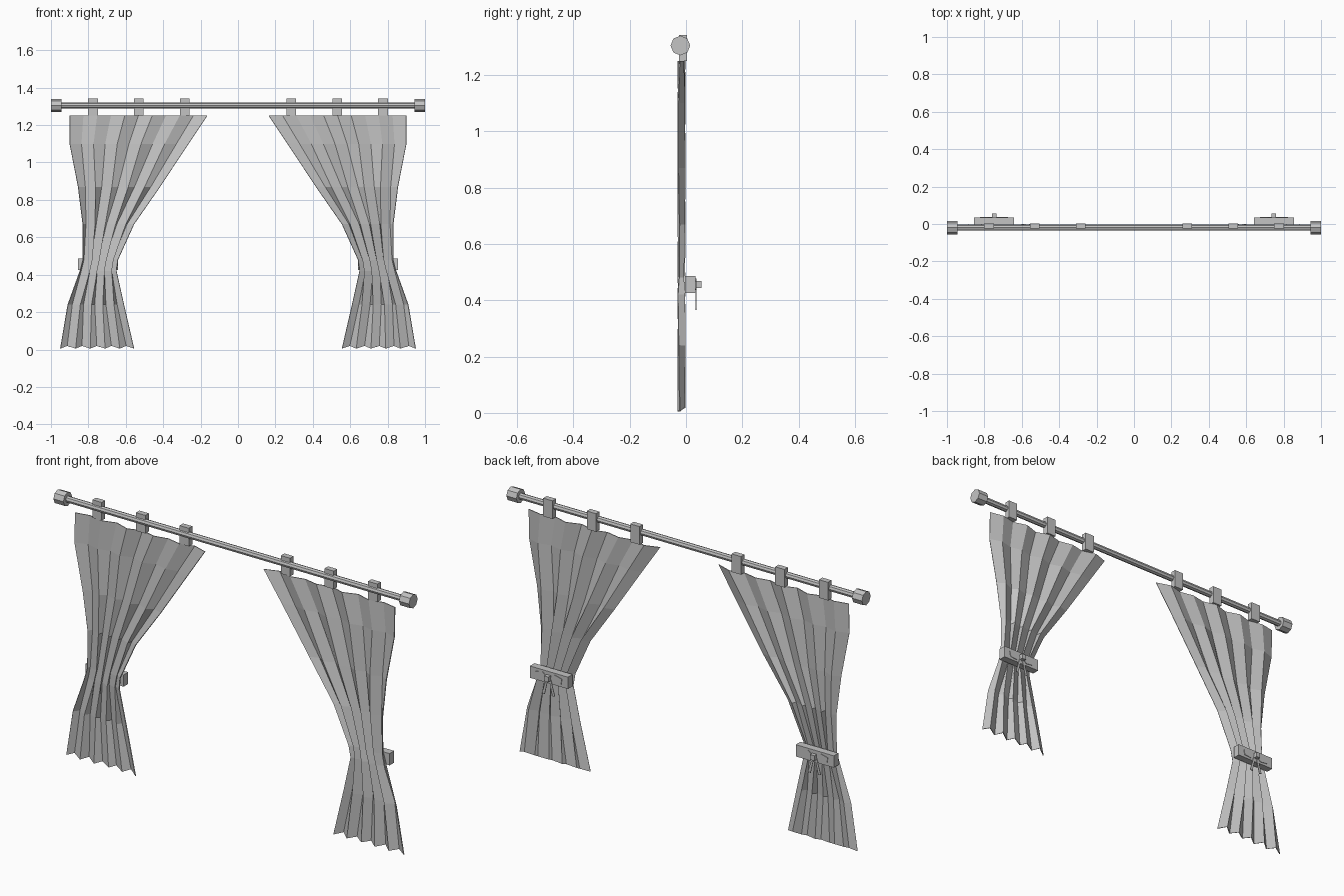
import bpy, bmesh, math
from mathutils import Matrix, Vector

if "Cube" in bpy.data.objects:
    bpy.data.objects.remove(bpy.data.objects["Cube"], do_unlink=True)

grey = bpy.data.materials.new("soft_grey")
grey.use_nodes = True
grey.diffuse_color = (0.55, 0.55, 0.55, 1)
grey.node_tree.nodes["Principled BSDF"].inputs["Base Color"].default_value = (0.55, 0.55, 0.55, 1)


def finish(name, bm, fix_normals=True):
    if fix_normals:
        bmesh.ops.recalc_face_normals(bm, faces=bm.faces)
    mesh = bpy.data.meshes.new(name)
    bm.to_mesh(mesh)
    bm.free()
    mesh.materials.append(grey)
    obj = bpy.data.objects.new(name, mesh)
    bpy.context.collection.objects.link(obj)
    return obj


def box(name, centre, size):
    bm = bmesh.new()
    bmesh.ops.create_cube(bm, size=1)
    bmesh.ops.scale(bm, vec=size, verts=bm.verts)
    bmesh.ops.translate(bm, vec=centre, verts=bm.verts)
    return finish(name, bm)


def bar_along_x(name, centre, radius, length):
    bm = bmesh.new()
    bmesh.ops.create_cone(bm, cap_ends=True, segments=8, radius1=radius, radius2=radius,
                          depth=length, matrix=Matrix.Translation(centre) @ Matrix.Rotation(math.pi / 2, 4, 'Y'))
    return finish(name, bm)


def plate(name, outline, y, thickness=0.003):
    """Thin upright plate from an x, z outline."""
    bm = bmesh.new()
    face = bm.faces.new([bm.verts.new((x, y, z)) for x, z in outline])
    moved = bmesh.ops.extrude_face_region(bm, geom=[face])["geom"]
    bmesh.ops.translate(bm, vec=(0, thickness, 0), verts=[v for v in moved if isinstance(v, bmesh.types.BMVert)])
    return finish(name, bm)


# Curtain rows: height, inner edge, outer edge, tightness of the gather
ROWS = [(1.25, 0.165, 0.90, 0), (1.10, 0.265, 0.90, 0.05), (0.87, 0.417, 0.855, 0.4),
        (0.67, 0.556, 0.83, 0.8), (0.48, 0.642, 0.83, 1), (0.42, 0.65, 0.845, 1),
        (0.24, 0.61, 0.91, 0.5), (0.012, 0.556, 0.95, 0.2)]
FOLDS = 10


def curtain(name, side):
    bm = bmesh.new()
    grid = []
    for r, (z, inner, outer, gather) in enumerate(ROWS):
        row = []
        for c in range(FOLDS + 1):
            zig = 1 if c % 2 else -1
            x = inner + (outer - inner) * c / FOLDS
            if 0 < c < FOLDS:
                x += 0.013 * gather * zig
            y = -0.016 + zig * (0.010 + 0.003 * math.cos(r * 1.7 + c))
            hem = 0.007 * zig if r == len(ROWS) - 1 else 0
            row.append(bm.verts.new((side * x, y, z + hem)))
        grid.append(row)
    for upper, lower in zip(grid, grid[1:]):
        for c in range(FOLDS):
            loop = [upper[c], lower[c], lower[c + 1], upper[c + 1]]
            bm.faces.new(loop if side > 0 else loop[::-1])
    obj = finish(name, bm, False)
    cloth = obj.modifiers.new("cloth_thickness", 'SOLIDIFY')
    cloth.thickness = 0.004
    cloth.offset = 0


# Rod across the top
bar_along_x("rod", (0, -0.02, 1.305), 0.016, 1.9)

for side, label in ((1, "left"), (-1, "right")):
    bar_along_x(label + "_finial", (side * 0.972, -0.02, 1.305), 0.035, 0.056)
    curtain(label + "_curtain", side)
    for i, x in enumerate((0.285, 0.53, 0.775)):
        box(f"{label}_hanging_tab_{i + 1}", (side * x, -0.011, 1.296), (0.052, 0.028, 0.092))

    # Tieback band with a bow on its back
    mid = side * 0.748
    box(label + "_tieback", (mid, 0.015, 0.456), (0.214, 0.037, 0.06))
    box(label + "_bow_knot", (mid, 0.045, 0.456), (0.024, 0.02, 0.026))
    for wing in (1, -1):
        loop = [(0.008, 0), (0.035, 0.022), (0.075, 0.012), (0.07, -0.016), (0.03, -0.02)]
        tail = [(0.002, -0.005), (0.012, -0.005), (0.036, -0.085), (0.022, -0.09)]
        for part, shape in (("bow_loop", loop), ("bow_tail", tail)):
            plate(f"{label}_{part}_{'outer' if wing == side else 'inner'}",
                  [(mid + wing * x, 0.456 + z) for x, z in shape], 0.034)
